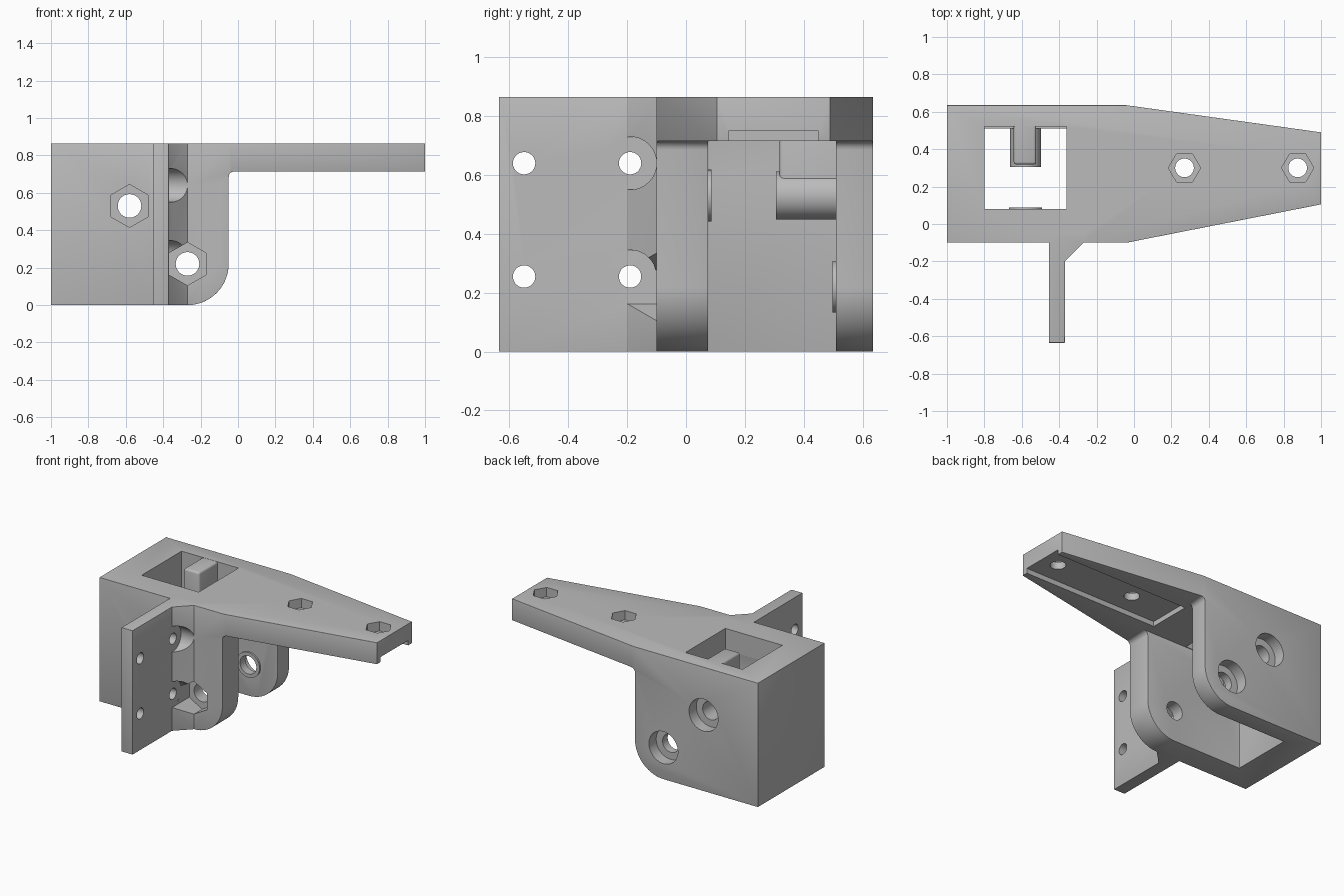
import bpy, bmesh, math
from mathutils import Matrix, Vector

if "Cube" in bpy.data.objects:
    bpy.data.objects.remove(bpy.data.objects["Cube"])

grey = bpy.data.materials.new("plain grey")
grey.diffuse_color = (0.5, 0.5, 0.5, 1)
grey.use_nodes = True
grey.node_tree.nodes["Principled BSDF"].inputs["Base Color"].default_value = grey.diffuse_color


def prism(name, pts, lo, hi, axis="z"):
    """Extrude a 2D outline along an axis (y: points are x,z; x: points are y,z)."""
    place = {"x": lambda p, d: (d, p[0], p[1]),
             "y": lambda p, d: (p[0], d, p[1]),
             "z": lambda p, d: (p[0], p[1], d)}[axis]
    bm = bmesh.new()
    face = bm.faces.new([bm.verts.new(place(p, lo)) for p in pts])
    out = bmesh.ops.extrude_face_region(bm, geom=[face])
    moved = [v for v in out["geom"] if isinstance(v, bmesh.types.BMVert)]
    bmesh.ops.translate(bm, verts=moved, vec=Vector(place((0, 0), hi - lo)))
    bmesh.ops.recalc_face_normals(bm, faces=bm.faces)
    mesh = bpy.data.meshes.new(name)
    bm.to_mesh(mesh)
    bm.free()
    mesh.materials.append(grey)
    ob = bpy.data.objects.new(name, mesh)
    bpy.context.collection.objects.link(ob)
    return ob


def arc(cx, cy, r, a0, a1, n):
    return [(cx + r * math.cos(math.radians(a0 + (a1 - a0) * i / n)),
             cy + r * math.sin(math.radians(a0 + (a1 - a0) * i / n))) for i in range(n + 1)]


def ring(cx, cy, r, n=40, start=0):
    return arc(cx, cy, r, start, start + 360, n)[:-1]


def rect(a0, b0, a1, b1):
    return [(a0, b0), (a1, b0), (a1, b1), (a0, b1)]


def apply(ob, mod):
    bpy.context.view_layer.objects.active = ob
    bpy.ops.object.modifier_apply(modifier=mod.name)


def combine(ob, other, op):
    mod = ob.modifiers.new("combine", "BOOLEAN")
    mod.operation, mod.solver, mod.object = op, "EXACT", other
    apply(ob, mod)
    bpy.data.objects.remove(other)


def bevel(ob, width):
    mod = ob.modifiers.new("soft edges", "BEVEL")
    mod.width, mod.segments = width, 3
    mod.limit_method, mod.angle_limit = "ANGLE", math.radians(35)
    apply(ob, mod)


def cut(*args):
    combine(body, prism("cutter", *args), "DIFFERENCE")


def add(*args):
    combine(body, prism("addition", *args), "UNION")


# Body and arm: side profile trimmed by the tapered plan outline
side = ([(-1, 0)] + arc(-0.27, 0.22, 0.22, -90, 0, 14) + arc(-0.02, 0.685, 0.03, 180, 90, 5)
        + [(1, 0.715), (1, 0.865), (-1, 0.865)])
body = prism("mounting_bracket", side, -0.8, 0.8, "y")
plan = [(-1.1, -0.1), (-0.04, -0.1), (1.0, 0.105), (1.1, 0.125),
        (1.1, 0.476), (1.0, 0.49), (-0.04, 0.635), (-1.1, 0.635)]
combine(body, prism("plan_outline", plan, -0.2, 1.1), "INTERSECT")

# Upright flange with its corner gusset
add([(-0.455, -0.635), (-0.37, -0.635), (-0.37, -0.2), (-0.27, -0.1),
     (-0.27, -0.05), (-0.455, -0.05)], 0, 0.865)

# Pocket open below and to the right, then the window through the top
cut(rect(-0.8, 0.075, 0.0, 0.51), -0.1, 0.715)
bevel(body, 0.012)
cut(rect(-0.8, 0.08, -0.36, 0.52), 0.6, 1.0)

# Shallow channel under the arm
cut(rect(-0.04, 0.145, 1.1, 0.45), 0.6, 0.75)

# Screw boss and its rib inside the pocket
BOLTS = [(-0.58, 0.53), (-0.27, 0.22)]
bx, bz = BOLTS[0]
add(ring(bx, bz, 0.082), 0.305, 0.56, "y")
rib = prism("rib", rect(-0.643, 0.318, -0.523, 0.56), bz, 0.864)
bevel(rib, 0.014)
combine(body, rib, "UNION")

# Raised washer pads on the inner walls
add(ring(bx, bz, 0.088), 0.05, 0.087, "y")
add(ring(*BOLTS[1], 0.088), 0.498, 0.53, "y")

# Cross bolts: through hole, hexagon nut seat in front, round head seat behind
for x, z in BOLTS:
    cut(ring(x, z, 0.063), -0.3, 0.8, "y")
    cut(ring(x, z, 0.115, 6, 30), -0.3, -0.01, "y")
    cut(ring(x, z, 0.112), 0.555, 0.8, "y")

# Flange holes with driver clearance cut into the gusset
for z in (0.255, 0.64):
    cut(ring(-0.19, z, 0.09), -0.37, -0.1, "x")
    for y in (-0.55, -0.19):
        cut(ring(y, z, 0.038, 28), -0.6 if y < -0.3 else -0.5, -0.3, "x")

# Arm holes with hexagon nut seats on top
for x in (0.27, 0.875):
    cut(ring(x, 0.3, 0.05, 32), 0.6, 1.0)
    cut(ring(x, 0.3, 0.086, 6), 0.8, 1.0)

bpy.ops.object.select_all(action="DESELECT")
body.select_set(True)
bpy.context.view_layer.objects.active = body
bpy.ops.object.shade_smooth_by_angle(angle=math.radians(35))
